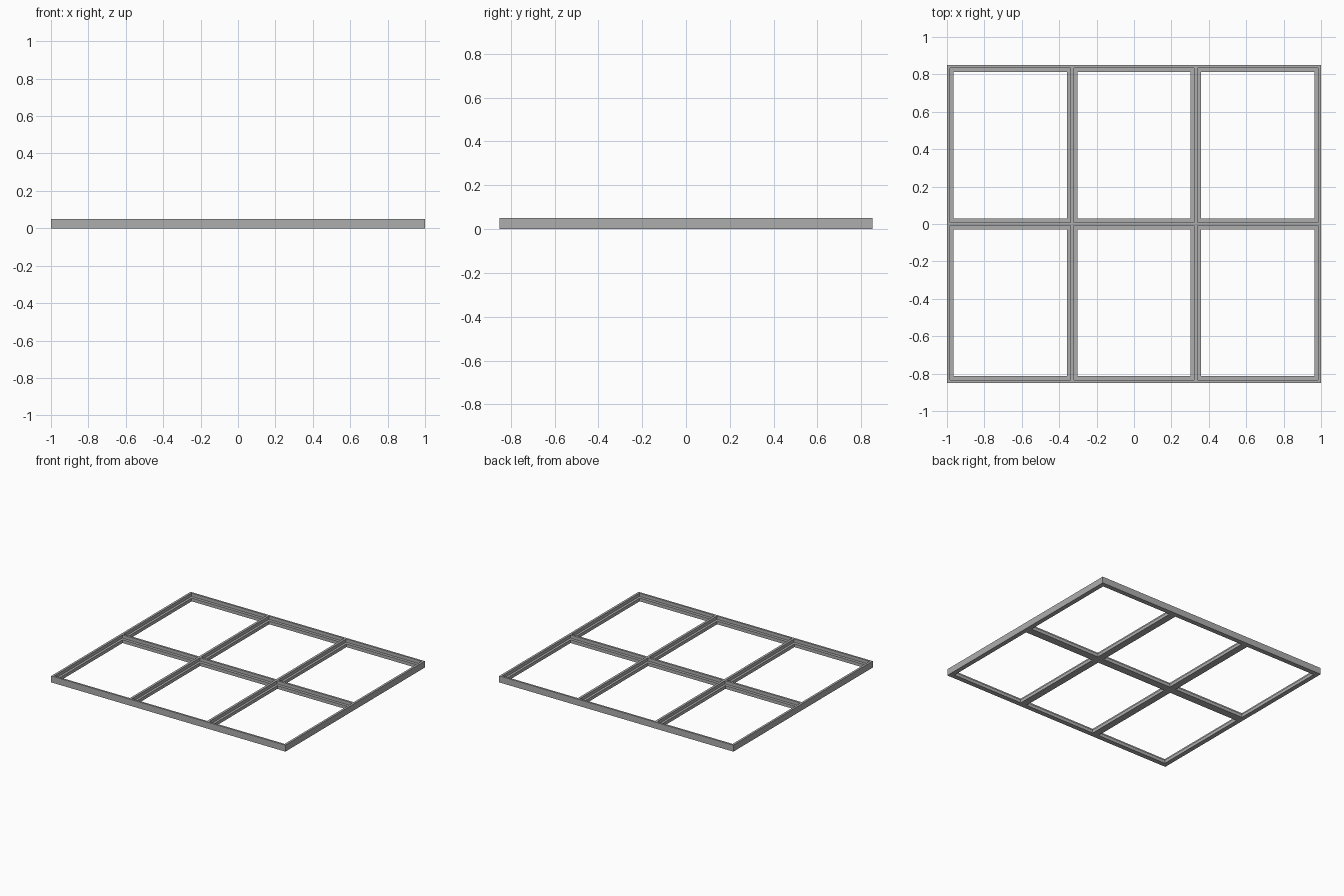
import bpy, bmesh

cube = bpy.data.objects.get("Cube")
if cube:
    bpy.data.objects.remove(cube)

HEIGHT, LEDGE_Z = 0.05, 0.025

grey = bpy.data.materials.new("grey metal")
grey.use_nodes = True
grey.diffuse_color = (0.42, 0.42, 0.42, 1)
grey.node_tree.nodes["Principled BSDF"].inputs["Base Color"].default_value = grey.diffuse_color


def bars(outer, edge, ledge, centres, rim_half, bar_half):
    """Cut positions along one axis, and the rim and bar spans between them."""
    rims = [(-outer, -outer + edge), (outer - edge, outer)]
    solid = [(-outer, -outer + ledge), (outer - ledge, outer)]
    rims += [(c - rim_half, c + rim_half) for c in centres]
    solid += [(c - bar_half, c + bar_half) for c in centres]
    return sorted({v for span in rims + solid for v in span}), rims, solid


def within(v, spans):
    return any(a < v < b for a, b in spans)


def raise_faces(bm, faces, z, keep):
    """Extrude faces up to z and return the new top faces."""
    out = bmesh.ops.extrude_face_region(bm, geom=faces, use_keep_orig=keep)["geom"]
    for v in out:
        if isinstance(v, bmesh.types.BMVert):
            v.co.z = z
    if not keep:
        bmesh.ops.delete(bm, geom=[f for f in faces if f.is_valid], context='FACES_ONLY')
    return [f for f in out if isinstance(f, bmesh.types.BMFace)]


xs, x_rims, x_bars = bars(1.0, 0.017, 0.035, (-0.33, 0.33), 0.009, 0.027)
ys, y_rims, y_bars = bars(0.85, 0.015, 0.037, (0,), 0.008, 0.03)

# Footprint of the frame, leaving the six openings empty
bm = bmesh.new()
grid = [[bm.verts.new((x, y, 0)) for y in ys] for x in xs]
for i in range(len(xs) - 1):
    for j in range(len(ys) - 1):
        mx, my = (xs[i] + xs[i + 1]) / 2, (ys[j] + ys[j + 1]) / 2
        if within(mx, x_bars) or within(my, y_bars):
            bm.faces.new((grid[i][j], grid[i + 1][j], grid[i + 1][j + 1], grid[i][j + 1]))
bmesh.ops.delete(bm, geom=[v for v in bm.verts if not v.link_faces], context='VERTS')

# Glazing ledge, then the raised rim and dividers above it
ledge = raise_faces(bm, bm.faces[:], LEDGE_Z, True)
rim = []
for f in ledge:
    c = f.calc_center_median()
    if within(c.x, x_rims) or within(c.y, y_rims):
        rim.append(f)
raise_faces(bm, rim, HEIGHT, False)

bmesh.ops.recalc_face_normals(bm, faces=bm.faces[:])
mesh = bpy.data.meshes.new("window_frame")
bm.to_mesh(mesh)
bm.free()
mesh.materials.append(grey)
frame = bpy.data.objects.new("window_frame", mesh)
bpy.context.collection.objects.link(frame)
